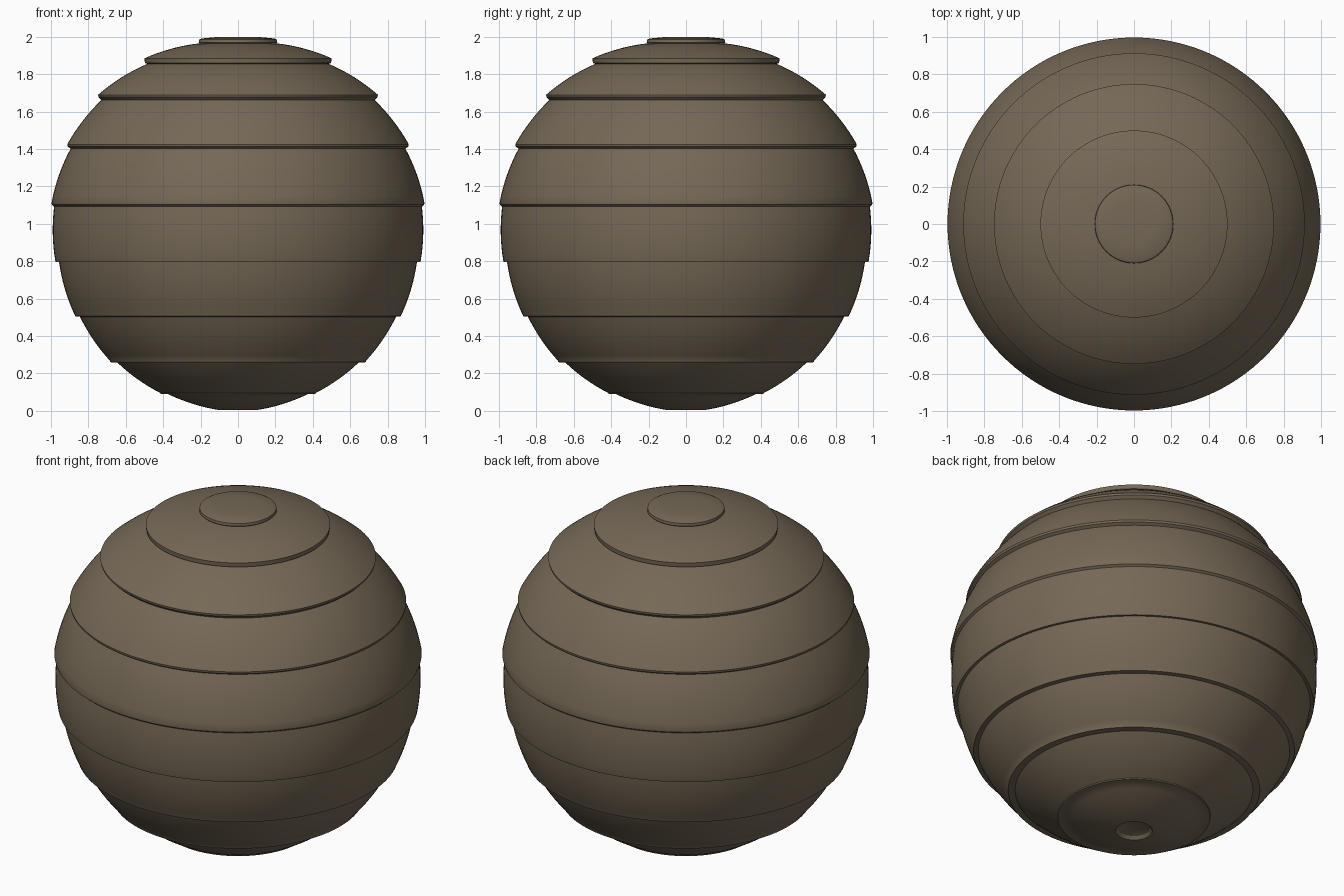
import bpy, bmesh, math

if "Cube" in bpy.data.objects:
    bpy.data.objects.remove(bpy.data.objects["Cube"])

SEG = 128
clay = bpy.data.materials.new("grey brown clay")
clay.diffuse_color = (0.178, 0.139, 0.092, 1)
clay.use_nodes = True
clay.node_tree.nodes["Principled BSDF"].inputs["Base Color"].default_value = clay.diffuse_color

# overlapping bands: (upper r, upper z, lower r, lower z, lip thickness)
BANDS = [
    (0.205, 1.965, 0.50, 1.885, 0.025),
    (0.485, 1.855, 0.748, 1.69, 0.012),
    (0.73, 1.662, 0.913, 1.425, 0.012),
    (0.895, 1.402, 0.997, 1.112, 0.01),
    (0.983, 1.092, 0.977, 0.803, 0.008),
    (0.957, 0.797, 0.873, 0.512, 0.006),
    (0.845, 0.503, 0.685, 0.268, 0.008),
    (0.645, 0.258, 0.415, 0.095, 0.006),
    (0.375, 0.090, 0.10, 0.004, 0.0),
]

# stacked profile, bulged along each band like the sphere it wraps
prof = [(0, 2.0), (0.12, 1.998), (0.195, 1.991), (0.208, 1.985), (0.21, 1.97)]
for r0, z0, r1, z1, lip in BANDS:
    a0, a1 = math.atan2(z0 - 1, r0), math.atan2(z1 - 1, r1)
    d0, d1 = math.hypot(r0, z0 - 1), math.hypot(r1, z1 - 1)
    for i in range(9):
        t = i / 8
        a, d = a0 + (a1 - a0) * t, d0 + (d1 - d0) * t
        prof.append((d * math.cos(a), 1 + d * math.sin(a)))
    if lip:
        prof.append((r1 - 0.002, z1 - lip))
# shallow dimple underneath
prof += [(0.085, 0.02), (0.05, 0.03), (0, 0.033)]

# ringed ball: spin the profile
bm = bmesh.new()
vs = [bm.verts.new((r, 0, z)) for r, z in prof]
es = [bm.edges.new(p) for p in zip(vs, vs[1:])]
bmesh.ops.spin(bm, geom=vs + es, cent=(0, 0, 0), axis=(0, 0, 1),
               angle=math.tau, steps=SEG, use_merge=True)
bmesh.ops.remove_doubles(bm, verts=bm.verts, dist=1e-5)
bmesh.ops.recalc_face_normals(bm, faces=bm.faces)
me = bpy.data.meshes.new("ringed_ball")
bm.to_mesh(me)
bm.free()
me.materials.append(clay)
ob = bpy.data.objects.new("ringed_ball", me)
bpy.context.collection.objects.link(ob)
bpy.context.view_layer.objects.active = ob
ob.select_set(True)
bpy.ops.object.shade_smooth_by_angle(angle=math.radians(30))
